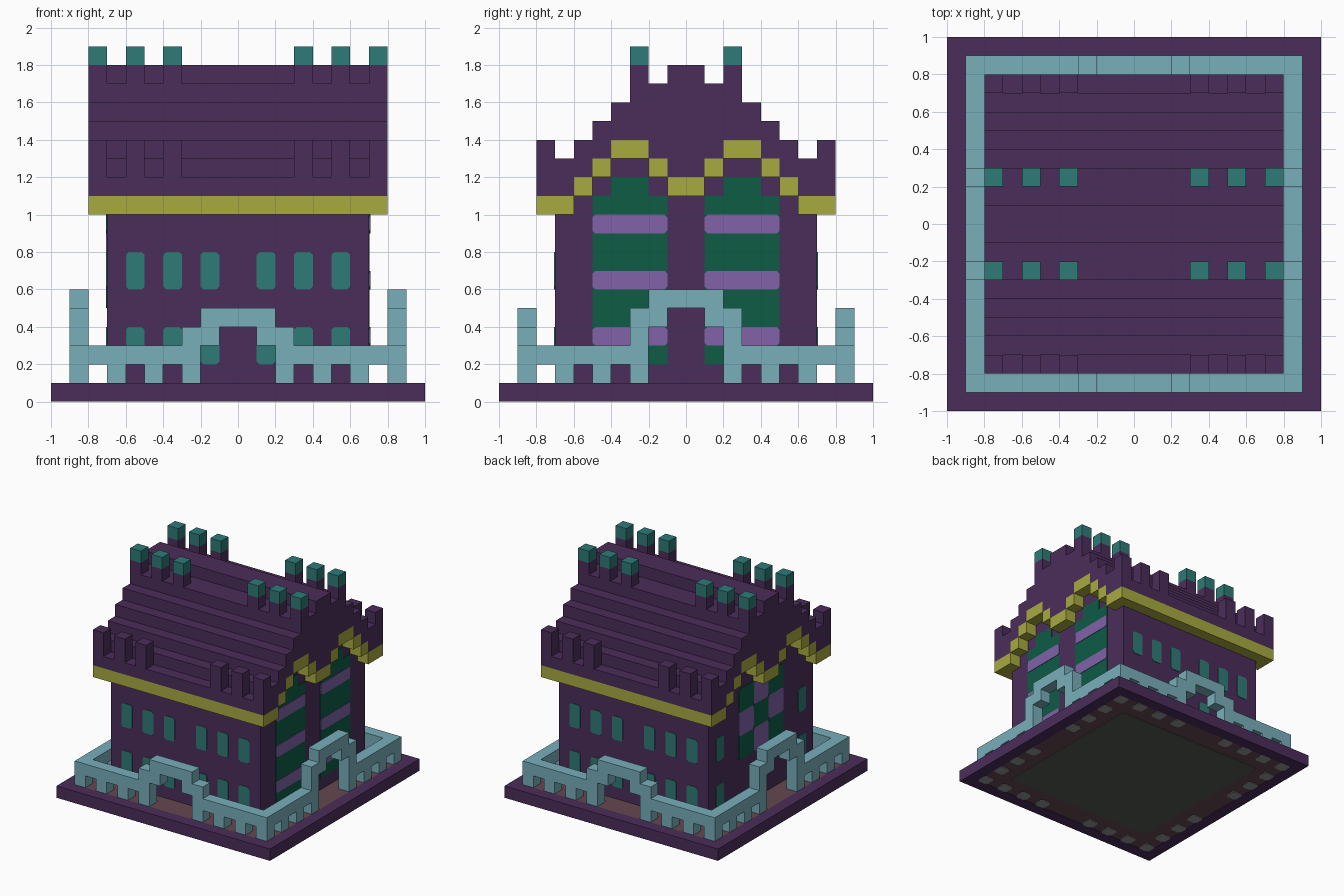
import bpy, bmesh
from mathutils import Vector

cube = bpy.data.objects.get("Cube")
if cube:
    bpy.data.objects.remove(cube, do_unlink=True)


def material(name, hex_code):
    srgb = [int(hex_code[i:i + 2], 16) / 255 for i in (0, 2, 4)]
    color = [c / 12.92 if c < 0.04 else ((c + 0.055) / 1.055) ** 2.4 for c in srgb] + [1]
    mat = bpy.data.materials.new(name)
    mat.use_nodes = True
    mat.diffuse_color = color
    bsdf = next(n for n in mat.node_tree.nodes if n.type == 'BSDF_PRINCIPLED')
    bsdf.inputs["Base Color"].default_value = color
    return mat


plum = material("plum", "4b2d5a")
teal = material("teal", "2d7b77")
blue = material("pale_blue", "78afbb")
yellow = material("olive_yellow", "a9aa40")
green = material("deep_green", "0d5c45")
lavender = material("lavender", "8262a8")
brown = material("path_brown", "65474f")
slate = material("slate", "545a54")
grey = material("footing_grey", "929696")


def prism(name, shapes, axis, mat):
    """Extrude flat outlines along an axis; each shape is (outline, start, end)."""
    place = {'x': lambda p, d: (d, p[0], p[1]),
             'y': lambda p, d: (p[0], d, p[1]),
             'z': lambda p, d: (p[0], p[1], d)}[axis]
    bm = bmesh.new()
    for outline, start, end in shapes:
        face = bm.faces.new([bm.verts.new(place(p, start)) for p in outline])
        out = bmesh.ops.extrude_face_region(bm, geom=[face])
        moved = [v for v in out["geom"] if isinstance(v, bmesh.types.BMVert)]
        bmesh.ops.translate(bm, verts=moved, vec=Vector(place((0, 0), end - start)))
    bmesh.ops.recalc_face_normals(bm, faces=bm.faces)
    mesh = bpy.data.meshes.new(name)
    bm.to_mesh(mesh)
    bm.free()
    mesh.materials.append(mat)
    obj = bpy.data.objects.new(name, mesh)
    bpy.context.scene.collection.objects.link(obj)
    return obj


def rect(a0, a1, b0, b1):
    return [(a0, b0), (a1, b0), (a1, b1), (a0, b1)]


def pane(a0, a1, b0, b1, c=0.015):
    """Rectangle with clipped corners."""
    return [(a0 + c, b0), (a1 - c, b0), (a1, b0 + c), (a1, b1 - c),
            (a1 - c, b1), (a0 + c, b1), (a0, b1 - c), (a0, b0 + c)]


def mirrored(half):
    return half + [(-a, b) for a, b in reversed(half) if a > 0]


def stairs(steps, lift=0.0):
    points, start = [], 0
    for end, z in steps:
        points += [(start, z + lift), (end, z + lift)]
        start = end
    return points


def ring(name, inner, outer, z0, z1, mat):
    prism(name, [(rect(-outer, outer, inner, outer), z0, z1),
                 (rect(-outer, outer, -outer, -inner), z0, z1),
                 (rect(inner, outer, -inner, inner), z0, z1),
                 (rect(-outer, -inner, -inner, inner), z0, z1)], 'z', mat)


# Base: rim, path and house floor
ring("base_rim", 0.9, 1.0, 0, 0.1, plum)
ring("path", 0.7, 0.9, 0.005, 0.1, brown)
prism("house_floor", [(rect(-0.7, 0.7, -0.7, 0.7), 0, 0.1)], 'z', slate)

# Footings under the fence posts
posts = [s * c for c in (0.25, 0.45, 0.65, 0.85) for s in (-1, 1)]
spots = {(p, s * 0.85) for p in posts for s in (-1, 1)}
spots |= {(b, a) for a, b in spots}
prism("fence_footings", [(pane(a - 0.05, a + 0.05, b - 0.05, b + 0.05), 0, 0.05)
                         for a, b in sorted(spots)], 'z', grey)


# Fence with an arched gate on every side
def fence_outline(rise):
    half = [(0, 0.4 + rise), (0.1, 0.4 + rise), (0.1, 0.3 + rise), (0.2, 0.3 + rise)]
    for i in range(4):
        a = 0.2 + 0.2 * i
        half += [(a, 0.1), (a + 0.1, 0.1)]
        if i < 3:
            half += [(a + 0.1, 0.2), (a + 0.2, 0.2)]
    half += [(0.9, 0.3), (0.3, 0.3), (0.3, 0.4 + rise), (0.2, 0.4 + rise),
             (0.2, 0.5 + rise), (0, 0.5 + rise)]
    return mirrored(half)


for axis, rise, names in (('y', 0.0, ("front_fence", "back_fence")),
                          ('x', 0.1, ("right_fence", "left_fence"))):
    for name, start in zip(names, (-0.9, 0.8)):
        prism(name, [(fence_outline(rise), start, start + 0.1)], axis, blue)

# House walls, eave trim and stepped roof
trim = [(0.1, 1.1), (0.2, 1.2), (0.4, 1.3), (0.5, 1.2), (0.6, 1.1), (0.8, 1.0)]
roof = [(0.1, 1.8), (0.3, 1.7)] + [(0.4 + 0.1 * i, 1.6 - 0.1 * i) for i in range(5)]
wall = trim[:-1] + [(0.7, 1.0)]
prism("walls", [(mirrored(stairs(wall) + [(0.7, 0.1), (0, 0.1)]), -0.7, 0.7)], 'x', plum)
prism("roof", [(mirrored(stairs(trim, 0.1) + stairs(roof)[::-1]), -0.8, 0.8)], 'x', plum)
trim_cells, start = [], 0
for end, z in trim:
    for lo, hi in ((start, end), (-end, -start)):
        trim_cells.append((rect(lo, hi, z, z + 0.1), -0.8, 0.8))
    start = end
prism("eave_trim", trim_cells, 'x', yellow)

# Battlements along the eaves and near the ridge
columns = [s * c for c in (0.35, 0.55, 0.75) for s in (-1, 1)]


def merlons(name, y, z0, z1, mat):
    prism(name, [(rect(x - 0.05, x + 0.05, s * y - 0.05, s * y + 0.05), z0, z1)
                 for x in columns for s in (-1, 1)], 'z', mat)


merlons("eave_merlons", 0.75, 1.2, 1.4, plum)
merlons("ridge_merlons", 0.25, 1.7, 1.8, plum)
merlons("ridge_merlon_caps", 0.25, 1.8, 1.9, teal)

# Small windows on the front, the back and the right wall
slots = [s * c for c in (0.15, 0.35, 0.55) for s in (-1, 1)]
for name, y in (("front_windows", -0.705), ("back_windows", 0.7)):
    prism(name, [(pane(x - 0.05, x + 0.05, z, z + 0.2), y, y + 0.005)
                 for x in slots for z in (0.2, 0.6)], 'y', teal)
prism("right_side_windows", [(pane(y - 0.05, y + 0.05, z, z + 0.2), -0.705, -0.7)
                             for y in (-0.55, 0.55) for z in (0.2, 0.6)], 'x', teal)

# Tall striped windows on the left wall
tall = [(0.1, 0.2), (0.5, 0.2), (0.5, 1.1), (0.4, 1.1), (0.4, 1.2),
        (0.2, 1.2), (0.2, 1.1), (0.1, 1.1)]
prism("tall_windows", [([(s * a, z) for a, z in tall], 0.7, 0.704)
                       for s in (-1, 1)], 'x', green)
prism("tall_window_stripes", [(pane(y - 0.2, y + 0.2, z, z + 0.1), 0.7, 0.708)
                              for y in (-0.3, 0.3) for z in (0.3, 0.6, 0.9)], 'x', lavender)

# Chequered window on the right wall
for name, odd, mat in (("chequer_green", 0, green), ("chequer_lavender", 1, lavender)):
    prism(name, [(pane(-0.3 + 0.2 * i, -0.1 + 0.2 * i, 0.5 + 0.2 * j, 0.7 + 0.2 * j),
                  -0.705, -0.7)
                 for i in range(3) for j in range(3) if (i + j) % 2 == odd], 'x', mat)
